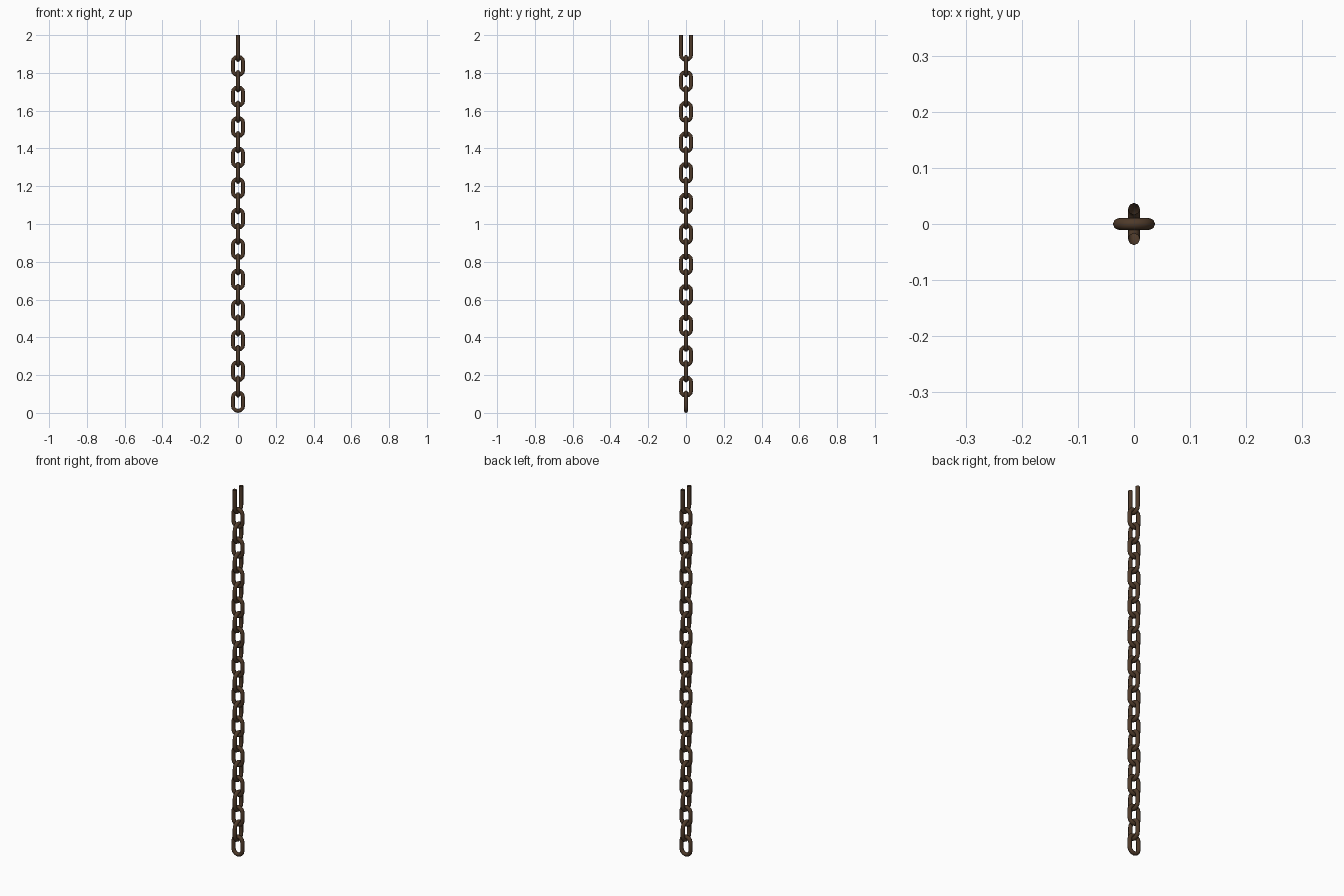
import bpy, bmesh, math
from mathutils import Vector, Matrix

if "Cube" in bpy.data.objects:
    bpy.data.objects.remove(bpy.data.objects["Cube"])

R = 0.0105          # wire radius
W = 0.0272          # half width to wire centre
H = 0.0485          # half height to wire centre
PITCH = 0.0808
SIDES = 8
ARC = 6             # segments per half-round end

iron = bpy.data.materials.new("rusty_iron")
iron.diffuse_color = (0.078, 0.043, 0.023, 1)
iron.use_nodes = True
iron.node_tree.nodes["Principled BSDF"].inputs["Base Color"].default_value = iron.diffuse_color


def wire(name, path, closed, z, turned):
    """Sweep a round section along a path lying in the XZ plane."""
    bm = bmesh.new()
    n = len(path)
    rings = []
    for i, p in enumerate(path):
        a = path[(i - 1) % n] if closed or i > 0 else p
        b = path[(i + 1) % n] if closed or i < n - 1 else p
        t = (b - a).normalized()
        side = Vector((-t.z, 0, t.x))
        ring = []
        for k in range(SIDES):
            ang = 2 * math.pi * k / SIDES
            ring.append(bm.verts.new(p + side * R * math.cos(ang) + Vector((0, R * math.sin(ang), 0))))
        rings.append(ring)
    for i in range(n if closed else n - 1):
        r, s = rings[i], rings[(i + 1) % n]
        for k in range(SIDES):
            m = (k + 1) % SIDES
            bm.faces.new((r[k], r[m], s[m], s[k]))
    bmesh.ops.recalc_face_normals(bm, faces=bm.faces)
    if turned:
        bm.transform(Matrix.Rotation(math.pi / 2, 4, 'Z'))
    me = bpy.data.meshes.new(name)
    bm.to_mesh(me)
    bm.free()
    me.materials.append(iron)
    ob = bpy.data.objects.new(name, me)
    ob.location.z = z
    bpy.context.collection.objects.link(ob)
    for f in me.polygons:
        f.use_smooth = True
    me.set_sharp_from_angle(angle=math.radians(50))


def arc(start, cz):
    return [Vector((W * math.cos(start + math.pi * i / ARC), 0,
                    cz + W * math.sin(start + math.pi * i / ARC))) for i in range(ARC + 1)]


# closed links, alternately turned by a quarter
z0 = H + R
for i in range(23):
    path = arc(0, H - W) + arc(math.pi, W - H)
    wire(f"link_{i + 1:02d}", path, True, z0 + PITCH * i, i % 2 == 1)

# open top link: hollow legs cut off at the upper end
zt = z0 + PITCH * 23
end = 2.0 - zt
path = [Vector((-W, 0, end))] + arc(math.pi, W - H) + [Vector((W, 0, end))]
wire("top_open_link", path, False, zt, True)
